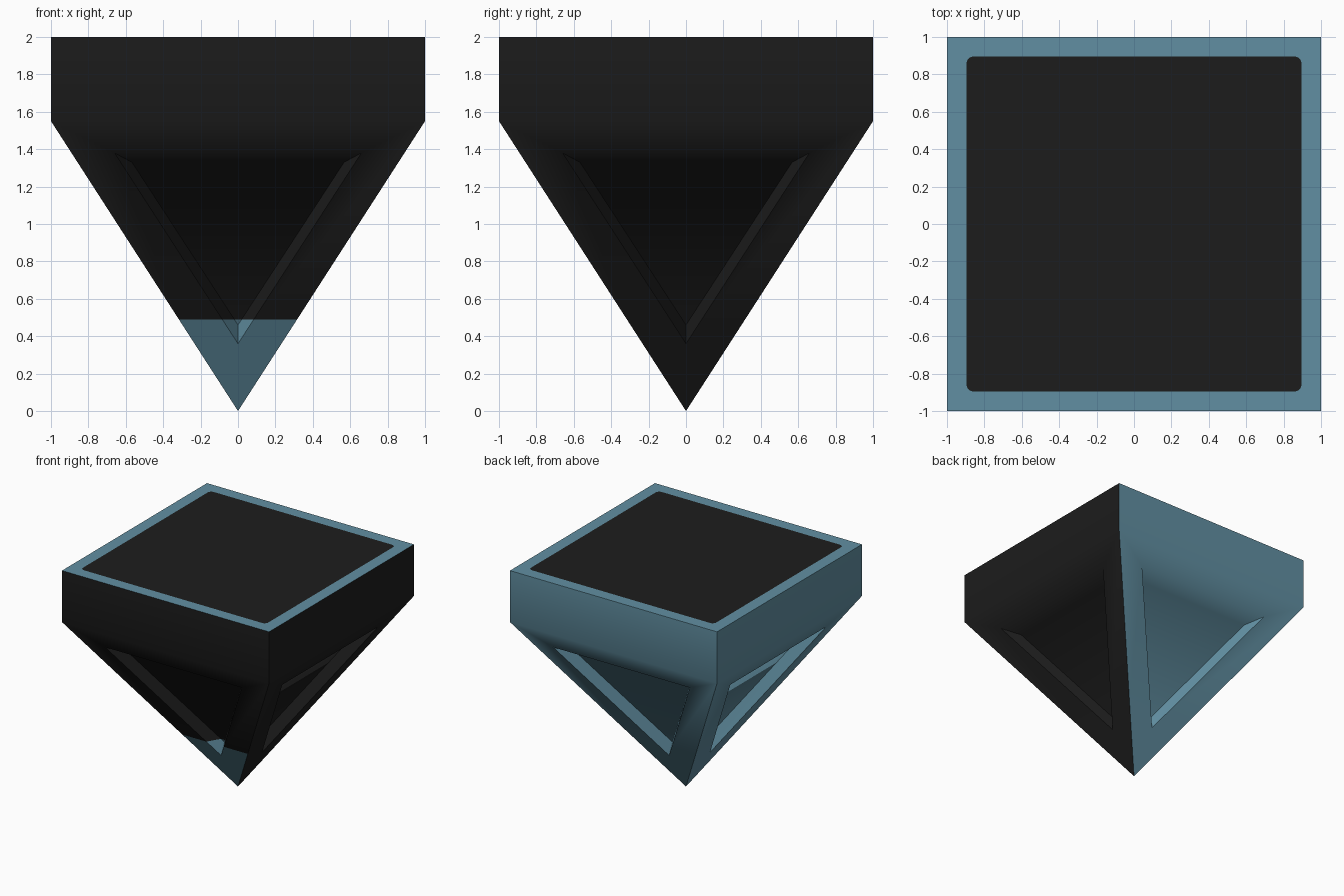
import bpy, bmesh, math
from mathutils import Matrix, Vector

if "Cube" in bpy.data.objects:
    bpy.data.objects.remove(bpy.data.objects["Cube"])

SHOULDER = 1.55   # height where the box turns into the point
TIP_Z = 0.49      # front tip below this is blue
DEPTH = 0.11      # how far the recess floors sit behind the slopes
PAD, RAD = 0.895, 0.035   # half size and corner radius of the dark top panel


def material(name, rgb):
    m = bpy.data.materials.new(name)
    m.diffuse_color = (*rgb, 1)
    m.use_nodes = True
    m.node_tree.nodes["Principled BSDF"].inputs["Base Color"].default_value = m.diffuse_color
    return m


def on_slope(x, z, depth=0.0):
    # point on the front slope, pushed inwards by depth
    return Vector((x, -z / SHOULDER + depth, z))


def arc(sx, a0, a1, n=4):
    # part of a rounded panel corner on the front edge
    c = PAD - RAD
    return [Vector((sx * c + RAD * math.cos(math.radians(a0 + (a1 - a0) * i / n)),
                    -c + RAD * math.sin(math.radians(a0 + (a1 - a0) * i / n)), 2))
            for i in range(n + 1)]


bm = bmesh.new()


def add(points, rot, mat):
    f = bm.faces.new([bm.verts.new(rot @ p) for p in points])
    f.material_index = mat


panel = []
for k in range(4):   # front, right, back, left
    rot = Matrix.Rotation(k * math.pi / 2, 3, 'Z')
    mat = 1 if k < 2 else 0
    tl, tr = Vector((-1, -1, 2)), Vector((1, -1, 2))
    sl, sr = Vector((-1, -1, SHOULDER)), Vector((1, -1, SHOULDER))
    tip = Vector((0, 0, 0))
    outer = [on_slope(-0.66, 1.38), on_slope(0.66, 1.38), on_slope(0, 0.36)]
    floor = [on_slope(-0.567, 1.33, DEPTH), on_slope(0.567, 1.33, DEPTH),
             on_slope(0, 0.46, DEPTH)]
    rim = [sl, sr, tip]
    # box side
    add([tl, sl, sr, tr], rot, mat)
    # slope frame, recess walls and recess floor
    for i in range(3):
        j = (i + 1) % 3
        add([rim[i], rim[j], outer[j], outer[i]], rot, mat)
        add([outer[i], outer[j], floor[j], floor[i]], rot, mat)
    add(floor, rot, mat)
    # top border
    edge = arc(-1, -135, -90) + arc(1, -90, -45)
    add([tl, tr] + edge[::-1], rot, 0)
    panel += [rot @ p for p in edge[:-1]]
# dark panel on top
add(panel, Matrix.Identity(3), 1)

bmesh.ops.remove_doubles(bm, verts=bm.verts, dist=0.0005)
# cut the blue tip line and recolour the front below it
bmesh.ops.bisect_plane(bm, geom=bm.verts[:] + bm.edges[:] + bm.faces[:],
                       plane_co=(0, 0, TIP_Z), plane_no=(0, 0, 1))
bmesh.ops.recalc_face_normals(bm, faces=bm.faces)
for f in bm.faces:
    c = f.calc_center_median()
    if c.z < TIP_Z and -c.y > abs(c.x):
        f.material_index = 0

mesh = bpy.data.meshes.new("pointed_block")
bm.to_mesh(mesh)
bm.free()
mesh.materials.append(material("slate blue", (0.12, 0.275, 0.36)))
mesh.materials.append(material("near black", (0.012, 0.012, 0.012)))
obj = bpy.data.objects.new("pointed_block", mesh)
bpy.context.collection.objects.link(obj)
bpy.context.view_layer.objects.active = obj
obj.select_set(True)
bpy.ops.object.shade_smooth_by_angle(angle=math.radians(50))
